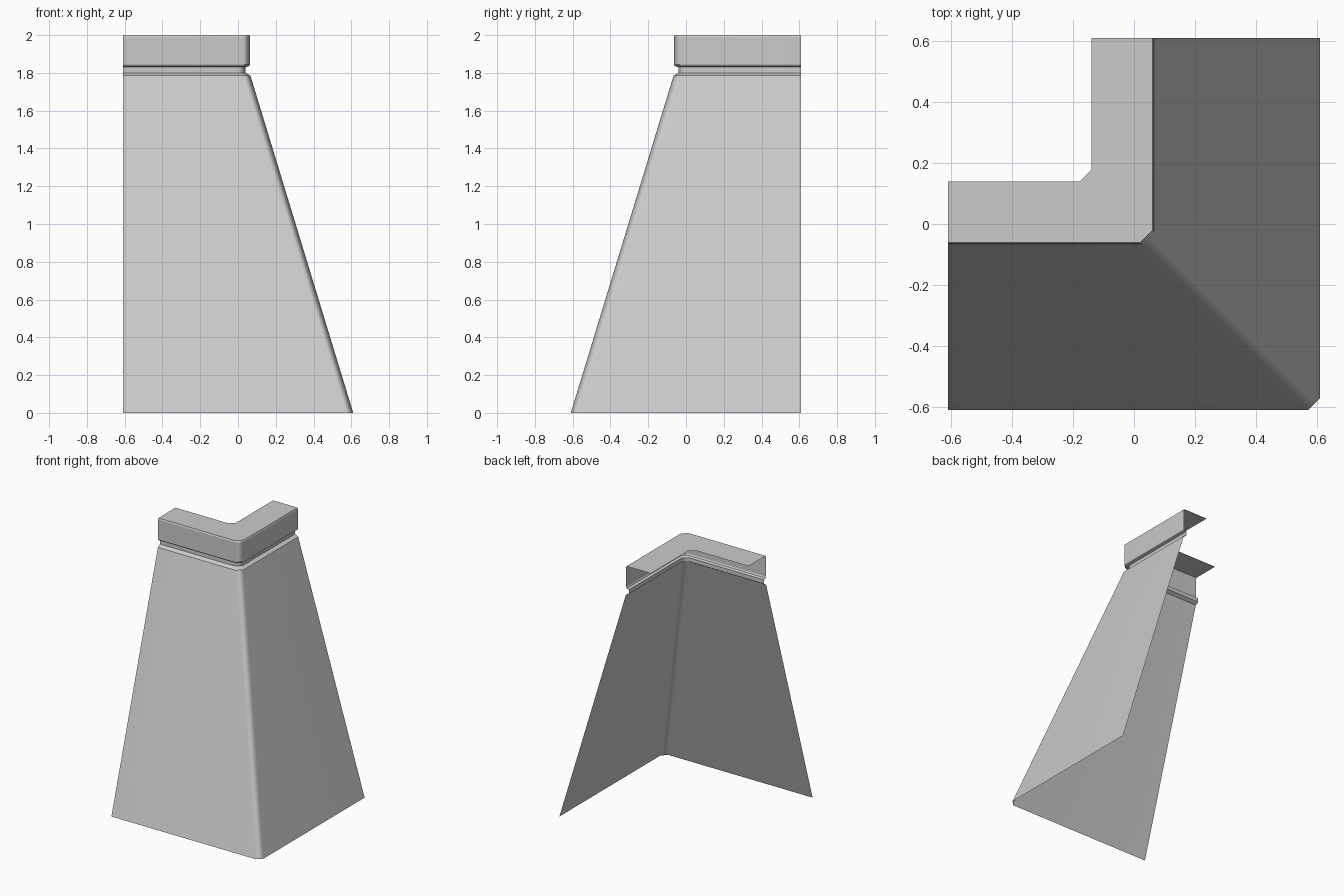
import bpy
import bmesh

default = bpy.data.objects.get("Cube")
if default:
    bpy.data.objects.remove(default, do_unlink=True)

HALF = 0.61      # outer extent of the footprint
CHAMFER = 0.038  # width of the cut corner

grey = bpy.data.materials.new("plain grey")
grey.use_nodes = True
colour = (0.6, 0.6, 0.6, 1)
grey.diffuse_color = colour
grey.node_tree.nodes["Principled BSDF"].inputs["Base Color"].default_value = colour


def corner_path(d):
    """L-shaped run with a cut corner, at outward offset d."""
    return [(-HALF, -d), (d - CHAMFER, -d), (d, -d + CHAMFER), (d, HALF)]


def sweep(name, profile):
    """Open shell: carry an (offset, height) profile along the corner path."""
    bm = bmesh.new()
    rows = [[bm.verts.new((x, y, z)) for x, y in corner_path(d)] for d, z in profile]
    for low, high in zip(rows, rows[1:]):
        for i in range(len(low) - 1):
            face = bm.faces.new((low[i], low[i + 1], high[i + 1], high[i]))
            face.smooth = True
    # Crisp horizontal edges, soft corner edges
    for row in rows:
        for a, b in zip(row, row[1:]):
            bm.edges.get((a, b)).smooth = False
    mesh = bpy.data.meshes.new(name)
    bm.to_mesh(mesh)
    bm.free()
    mesh.materials.append(grey)
    obj = bpy.data.objects.new(name, mesh)
    bpy.context.collection.objects.link(obj)
    weighted = obj.modifiers.new("weighted normals", 'WEIGHTED_NORMAL')
    weighted.keep_sharp = True
    return obj


# Sloping wall
sweep("sloped_wall", [(HALF, 0), (0.066, 1.785)])
# Recessed groove under the cap
sweep("groove", [(0.066, 1.785), (0.041, 1.8), (0.041, 1.83), (0.059, 1.836)])
# Cap band and flat ledge on top
sweep("cap", [(0.059, 1.836), (0.064, 1.845), (0.064, 1.99), (0.06, 2), (-0.14, 2)])
